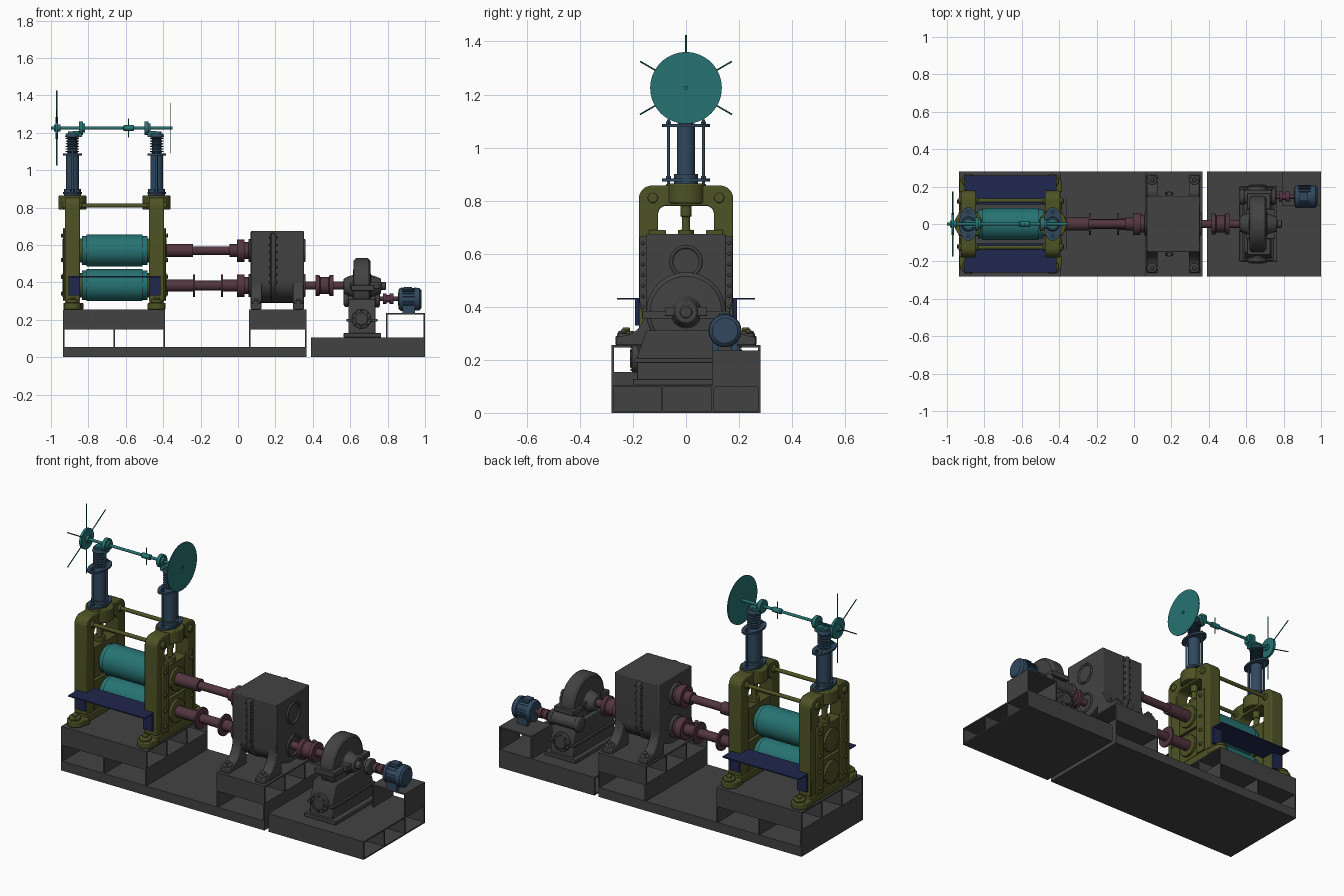
import bpy, bmesh
from math import sin, cos, pi, radians

COL = dict(grey=(.055, .055, .055), olive=(.075, .085, .018), teal=(.02, .17, .17),
           navy=(.014, .02, .075), mauve=(.085, .035, .05), steel=(.03, .065, .11))
MAT = {}
for k, c in COL.items():
    MAT[k] = bpy.data.materials.new(k)
    MAT[k].diffuse_color = (*c, 1)


def place(axis, t, u, v):
    return {'x': (t, u, v), 'y': (u, t, v), 'z': (u, v, t)}[axis]


class Part:
    """Collects simple solids into one named object."""
    def __init__(self, name, mat, bevel=0):
        self.name, self.mat, self.bevel, self.bm = name, mat, bevel, bmesh.new()

    def prism(self, axis, pts, t0, t1):
        a, b = [[self.bm.verts.new(place(axis, t, u, v)) for u, v in pts] for t in (t0, t1)]
        n = len(pts)
        self.bm.faces.new(a)
        self.bm.faces.new(b[::-1])
        for i in range(n):
            self.bm.faces.new((a[i], b[i], b[(i + 1) % n], a[(i + 1) % n]))
        return self

    def box(self, x0, x1, y0, y1, z0, z1):
        return self.prism('z', [(x0, y0), (x1, y0), (x1, y1), (x0, y1)], z0, z1)

    def lathe(self, axis, u, v, prof, n=32):
        rings = [[self.bm.verts.new(place(axis, t, u + r * cos(2 * pi * i / n), v + r * sin(2 * pi * i / n)))
                  for i in range(n)] for t, r in prof]
        for a, b in zip(rings, rings[1:]):
            for i in range(n):
                self.bm.faces.new((a[i], b[i], b[(i + 1) % n], a[(i + 1) % n]))
        self.bm.faces.new(rings[0])
        self.bm.faces.new(rings[-1][::-1])
        return self

    def cyl(self, axis, u, v, r, t0, t1, n=32):
        return self.lathe(axis, u, v, [(t0, r), (t1, r)], n)

    def done(self):
        bmesh.ops.recalc_face_normals(self.bm, faces=self.bm.faces)
        me = bpy.data.meshes.new(self.name)
        self.bm.to_mesh(me)
        self.bm.free()
        ob = bpy.data.objects.new(self.name, me)
        bpy.context.collection.objects.link(ob)
        me.materials.append(MAT[self.mat])
        if self.bevel:
            m = ob.modifiers.new('bevel', 'BEVEL')
            m.width, m.segments, m.limit_method, m.angle_limit = self.bevel, 2, 'ANGLE', radians(50)
        return ob


def arc(cu, cv, r, a0, a1, n=8, rv=None):
    return [(cu + r * cos(radians(a0 + (a1 - a0) * i / n)),
             cv + (rv or r) * sin(radians(a0 + (a1 - a0) * i / n))) for i in range(n + 1)]


T = .008  # plate thickness

# welded main base: slab plus two pedestals, open along y below and along x above
p = Part('main_base', 'grey').box(-.935, .365, -.28, .28, 0, .055)
for x0, x1, walls in ((-.935, -.39, 3), (.06, .365, 2)):
    for i in range(walls):
        x = x0 + (x1 - x0 - T) * i / (walls - 1)
        p.box(x, x + T, -.28, .28, .055, .147)
    p.box(x0, x1, -.28, .28, .147, .155).box(x0, x1, -.28, .28, .247, .255)
    for y in (-.28, -.095, .087, .272):
        p.box(x0, x1, y, y + T, .155, .247)
p.done()

# drive base with motor pedestal
p = Part('drive_base', 'grey').box(.39, 1, -.28, .28, 0, T).box(.39, 1, -.28, .28, .097, .105)
for y in (-.28, -.095, .095, .272):
    p.box(.39, 1, y, y + T, T, .097)
p.box(.79, .798, .1, .28, .105, .228).box(.992, 1, .1, .28, .105, .228).box(.79, 1, .1, .28, .228, .236)
p.done()

# mill stands, mirrored about x = -0.66
for s, side in ((-1, 'left'), (1, 'right')):
    cx = -.66 + s * .225
    p = Part(side + '_housing', 'olive', .006)
    outer = [(.178, .3)] + arc(.128, .807, .05, 0, 90) + arc(-.128, .807, .05, 90, 180) + [(-.178, .3)]
    inner = [(-.105, .3)] + arc(-.075, .75, .03, 180, 90) + arc(.075, .75, .03, 90, 0) + [(.105, .3)]
    p.prism('x', outer + inner, cx - .04, cx + .04)
    p.box(cx - .04, cx + .04, -.178, .178, .255, .3)
    p.cyl('z', cx, 0, .075, .79, .864)
    for y in (-1, 1):
        p.prism('z', [(cx + u, y * v) for u, v in
                      [(-.048, .17), (.06 if s < 0 else .048, .17)] + arc(0, .218, .048, 0, 180)], .255, .29)
        p.cyl('z', cx, y * .225, .032, .29, .308)
        p.cyl('z', cx, y * .225, .017, .308, .322, 6)
        p.cyl('x', y * .125, .81, .021, cx - .052, cx + .052, 6)
        # keeper strips with bolts on the outer face
        xo = cx + s * .04
        p.box(*sorted((xo, xo + s * .01)), *sorted((y * .075, y * .14)), .3, .69)
        for z in (.34, .43, .52, .65):
            p.cyl('x', y * .12, z, .011, *sorted((xo + s * .01, xo + s * .022)), 12)
    p.done()
    # bearing chocks and pressing screw in the window
    p = Part(side + '_chocks', 'olive', .004)
    for z0, z1, zc in ((.3, .472, .385), (.485, .665, .57)):
        p.box(cx - .038, cx + .038, -.104, .104, z0, z1)
        p.cyl('x', 0, zc, .065, cx - .052, cx + .052)
    p.lathe('z', cx, 0, [(.66, .03), (.69, .03), (.69, .016), (.74, .016), (.74, .021), (.8, .021)])
    p.done()
    # screw column with oval flanges, guide rods and exposed thread
    p = Part(side + '_screw_column', 'steel')
    prof = [(.86, .045), (.9, .045), (.9, .034), (1.09, .034), (1.09, .026)]
    for i in range(6):
        z = 1.095 + i * .014
        prof += [(z, .026), (z + .002, .036), (z + .006, .036), (z + .008, .026)]
    p.lathe('z', cx, 0, prof + [(1.178, .04), (1.197, .034)])
    for z in (.872, 1.078):
        p.prism('z', arc(cx, 0, .05, 0, 345, 23, .09), z, z + .011)
    for y in (-.066, .066):
        p.cyl('z', cx, y, .006, .864, 1.105, 12)
        for z in (.883, 1.089):
            p.cyl('z', cx, y, .011, z, z + .01, 6)
    p.done()
    # worm drive on the adjusting shaft
    gx = cx - s * .05
    p = Part(side + '_adjuster_bracket', 'teal')
    p.lathe('x', 0, 1.225, [(gx - .014, .018), (gx - .014, .036), (gx + .006, .036), (gx + .006, .024), (gx + .018, .024)])
    p.box(*sorted((gx, cx)), -.02, .02, 1.178, 1.21)
    p.cyl('z', cx, 0, .025, 1.19, 1.207).done()

# tie rods
p = Part('tie_rods', 'olive')
for y in (-.125, .125):
    p.cyl('x', y, .81, .011, -.88, -.44, 16)
p.done()

# work rolls
for name, z in (('lower_roll', .385), ('upper_roll', .57)):
    Part(name, 'teal').lathe('x', 0, z, [(-.9, .04), (-.85, .04), (-.85, .06), (-.835, .06), (-.835, .078),
        (-.81, .078), (-.81, .086), (-.51, .086), (-.51, .078), (-.485, .078), (-.485, .06), (-.47, .06),
        (-.47, .04), (-.39, .04)], 48).done()

# guide tables in front and behind
for s, side in ((-1, 'front'), (1, 'rear')):
    p = Part(side + '_guide_table', 'navy')
    p.box(-.905, -.415, *sorted((s * .105, s * .26)), .427, .434)
    for x in (-.905, -.475):
        p.box(x, x + .06, *sorted((s * .178, s * .192)), .33, .427)
    p.done()

# adjusting shaft with sleeve, spoked wheel and disc
p = Part('adjusting_shaft', 'teal').cyl('x', 0, 1.225, .008, -1, -.35, 16)
p.lathe('x', 0, 1.225, [(-.615, .011), (-.61, .015), (-.56, .015), (-.555, .011)])
p.cyl('z', -.585, 0, .003, 1.175, 1.275, 8).done()
Part('index_disc', 'teal').cyl('x', 0, 1.225, .135, -.362, -.357, 64).done()
Part('wheel_hub', 'teal').lathe('x', 0, 1.225, [(-.985, .018), (-.976, .02), (-.976, .058), (-.962, .058), (-.962, .02), (-.95, .018)]).done()
for i in range(6):
    ob = Part('wheel_spoke', 'teal').cyl('z', 0, 0, .003, .03, .2, 8).done()
    ob.location = (-.969, 0, 1.225)
    ob.rotation_euler = (i * pi / 3, 0, 0)

# spindles from gearbox to rolls
Part('upper_spindle', 'mauve').lathe('x', 0, .57, [(-.41, .035), (-.24, .035), (-.24, .023), (-.045, .023), (-.045, .034),
    (-.005, .034), (-.005, .06), (.035, .06), (.035, .045), (.07, .045)]).done()
Part('lower_spindle', 'mauve').lathe('x', 0, .383, [(-.41, .031), (-.24, .031), (-.24, .06), (-.23, .06), (-.23, .026),
    (-.09, .026), (-.09, .06), (-.08, .06), (-.08, .031), (-.005, .031), (-.005, .06), (.035, .06), (.035, .045), (.07, .045)]).done()
Part('drive_coupling', 'mauve').lathe('x', 0, .383, [(.34, .022), (.415, .022), (.415, .056), (.435, .056), (.44, .046),
    (.485, .046), (.49, .056), (.51, .056), (.51, .022), (.58, .022)]).done()

# pinion gearbox: round-bottomed case, bolted joint flange, flared legs
p = Part('pinion_gearbox', 'grey', .005)
p.prism('x', [(.15, .675), (-.15, .675)] + arc(0, .4, .15, 180, 360, 16, .11), .068, .352)
p.prism('x', [(.175, .665), (-.175, .665)] + arc(0, .42, .175, 180, 360, 16, .13), .175, .2)
for y in (-1, 1):
    for x in (.068, .294):
        p.prism('x', [(y * u, v) for u, v in [(.1, .255), (.262, .255), (.262, .285)]
                      + arc(.24, .40, .09, 255, 180, 6, .11) + [(.148, .46), (.1, .46)]], x, x + .058)
        p.cyl('z', x + .029, y * .235, .026, .28, .3)
        p.cyl('z', x + .029, y * .235, .013, .3, .315, 6)
    for i in range(7):
        p.cyl('x', y * .163, .4 + i * .04, .007, .165, .21, 8)
for z in (.383, .57):
    p.lathe('x', 0, z, [(.055, .062), (.36, .062), (.36, .05), (.35, .05)])
p.done()

# worm reducer
p = Part('worm_reducer', 'grey', .006)
p.box(.565, .765, -.2, .2, .105, .128)
p.prism('x', [(-.185, .12), (.185, .12), (.185, .21), (.15, .31), (-.15, .31), (-.185, .21)], .59, .735)
p.box(.58, .745, -.195, .195, .19, .205)
p.lathe('x', 0, .38, [(.565, .022), (.565, .04), (.59, .052), (.615, .06), (.618, .135), (.63, .15), (.695, .15),
                      (.707, .135), (.71, .06), (.735, .052), (.765, .04), (.765, .022), (.79, .022)], 48)
p.box(.605, .73, -.165, .165, .355, .385)
p.box(.6, .755, -.08, .08, .365, .4)
p.lathe('y', .66, .205, [(-.212, .025), (-.212, .034), (-.203, .034), (-.203, .052), (-.18, .052), (-.18, .043),
                         (.18, .043), (.18, .052), (.203, .052), (.203, .034), (.212, .034), (.212, .025)])
p.lathe('x', .145, .31, [(.565, .03), (.572, .042), (.59, .042), (.59, .036), (.735, .036), (.735, .044), (.755, .044), (.76, .025)])
for k in range(8):
    a = k * pi / 4
    for y0, y1 in ((-.21, -.2), (.2, .21)):
        p.cyl('y', .66 + .043 * cos(a), .205 + .043 * sin(a), .005, y0, y1, 8)
p.done()
Part('motor_coupling', 'mauve').lathe('x', .147, .312, [(.75, .012), (.775, .012), (.775, .028), (.795, .028), (.795, .02), (.81, .02),
    (.81, .028), (.832, .028), (.832, .012), (.87, .012)]).done()

# motor with fins, feet and terminal box
p = Part('motor', 'steel').lathe('x', .147, .31, [(.856, .03), (.86, .055), (.872, .062), (.88, .062), (.88, .056), (.945, .056),
    (.945, .062), (.97, .06), (.98, .048)])
for i in range(24):
    a = i * pi / 12
    n, w = (cos(a), sin(a)), (-sin(a) * .0015, cos(a) * .0015)
    p.prism('x', [(.147 + n[0] * r + k * w[0], .31 + n[1] * r + k * w[1])
                  for r, k in ((.05, -1), (.061, -1), (.061, 1), (.05, 1))], .88, .945)
for y in (.1, .172):
    p.box(.88, .945, y, y + .022, .236, .275)
p.box(.885, .93, .125, .17, .36, .376).done()

for ob in bpy.data.objects:
    ob.select_set(True)
    bpy.context.view_layer.objects.active = ob
bpy.ops.object.shade_smooth_by_angle(angle=radians(35))
